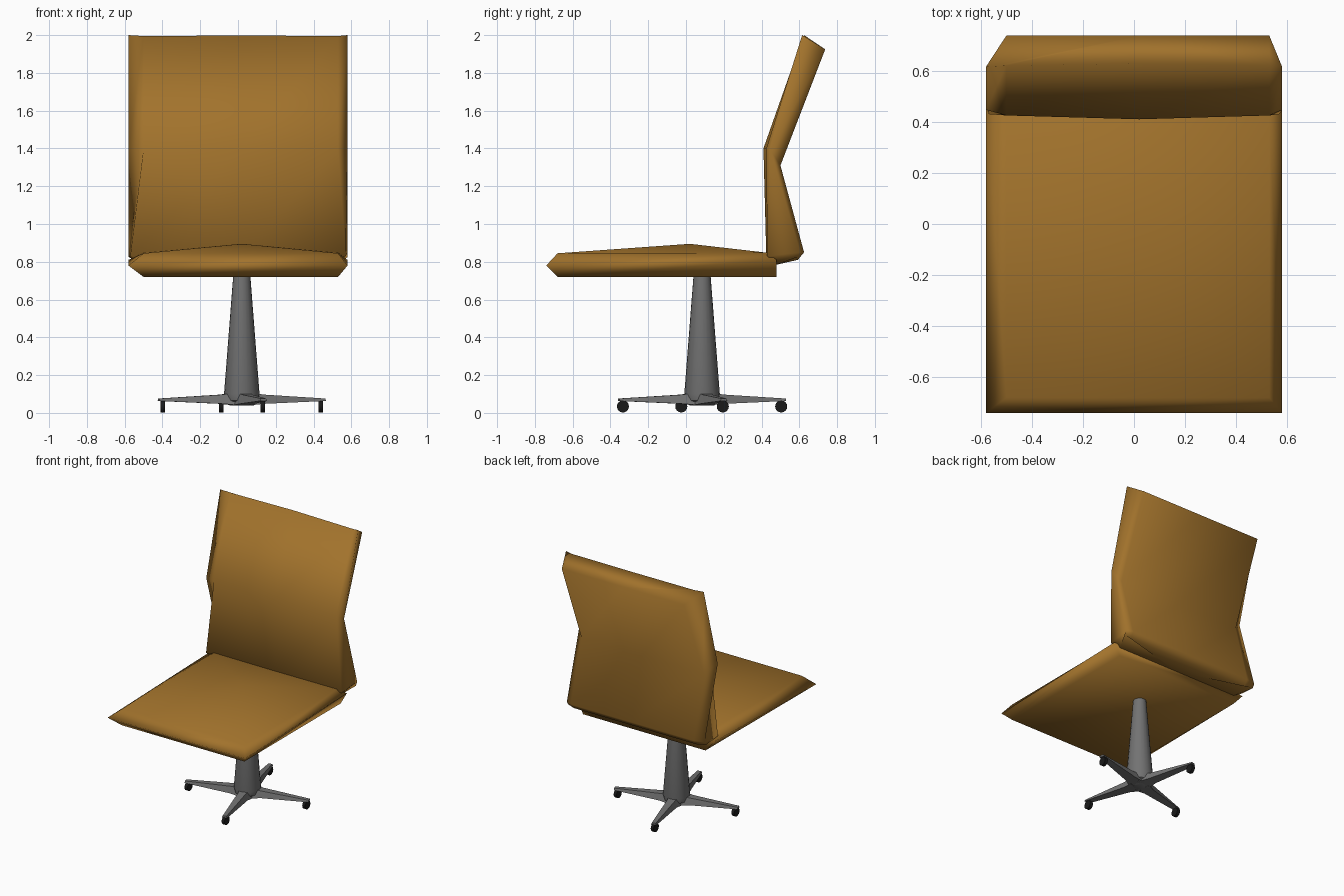
import bpy, bmesh, math
from mathutils import Matrix, Vector

if "Cube" in bpy.data.objects:
    bpy.data.objects.remove(bpy.data.objects["Cube"])


def material(name, color):
    m = bpy.data.materials.new(name)
    m.diffuse_color = color
    m.use_nodes = True
    m.node_tree.nodes["Principled BSDF"].inputs["Base Color"].default_value = m.diffuse_color
    return m


BROWN = material("brown_leather", (0.36, 0.17, 0.025, 1))
BLACK = material("black_rubber", (0.01, 0.01, 0.01, 1))
GREY = material("grey_metal", (0.17, 0.17, 0.17, 1))
CX, CY = 0.02, 0.085       # pedestal axis


def finish(name, bm, mat, angle=None):
    bmesh.ops.recalc_face_normals(bm, faces=bm.faces[:])
    me = bpy.data.meshes.new(name)
    bm.to_mesh(me)
    bm.free()
    ob = bpy.data.objects.new(name, me)
    bpy.context.collection.objects.link(ob)
    me.materials.append(mat)
    me.polygons.foreach_set("use_smooth", [True] * len(me.polygons))
    if angle:
        bpy.context.view_layer.objects.active = ob
        ob.select_set(True)
        bpy.ops.object.shade_smooth_by_angle(angle=math.radians(angle))
        ob.select_set(False)
    return ob


def loft(bm, rings, start=True, end=True):
    """Skin a stack of closed rings."""
    vs = [[bm.verts.new(p) for p in r] for r in rings]
    n = len(vs[0])
    for a, b in zip(vs, vs[1:]):
        for i in range(n):
            j = (i + 1) % n
            bm.faces.new((a[i], a[j], b[j], b[i]))
    if start:
        bm.faces.new(vs[0])
    if end:
        bm.faces.new(vs[-1])
    return vs


# seat: bevelled cushion with a softly peaked top
def rect(x0, x1, y0, y1, zf, zb):
    return [(x0, y0, zf), (x1, y0, zf), (x1, y1, zb), (x0, y1, zb)]


bm = bmesh.new()
rings = loft(bm, [rect(-0.50, 0.53, -0.68, 0.48, 0.72, 0.72),
                  rect(-0.58, 0.58, -0.74, 0.48, 0.78, 0.81),
                  rect(-0.50, 0.53, -0.68, 0.43, 0.845, 0.848)], end=False)
apex = bm.verts.new((0.02, 0.02, 0.895))
top = rings[-1]
for i in range(4):
    bm.faces.new((top[i], top[(i + 1) % 4], apex))
finish("seat", bm, BROWN)


# backrest: bent cushion lofted from bottom to top
def section(xl, xr, front, centre, side, back):
    """Each of the four arguments after the widths is a (y, z) pair."""
    return [(xl, *front), (0.02, *centre), (xr, *front), (0.58, *side),
            (0.53, *back), (0.02, *back), (-0.50, *back), (-0.58, *side)]


bm = bmesh.new()
loft(bm, [
    section(-0.50, 0.53, (0.48, 0.785), (0.48, 0.785), (0.59, 0.825), (0.592, 0.81)),
    section(-0.57, 0.57, (0.43, 0.83), (0.425, 0.83), (0.605, 0.85), (0.625, 0.85)),
    section(-0.50, 0.53, (0.425, 1.40), (0.41, 1.40), (0.447, 1.39), (0.50, 1.31)),
    section(-0.50, 0.53, (0.62, 1.995), (0.628, 1.998), (0.615, 2.0), (0.737, 1.925))])
finish("backrest", bm, BROWN)

# pedestal column with a shallow hub below
bm = bmesh.new()
profile = [(0.04, 0.04), (0.085, 0.065), (0.094, 0.10), (0.045, 0.73)]
loft(bm, [[(CX + r * math.cos(k * math.tau / 20), CY + r * math.sin(k * math.tau / 20), z)
           for k in range(20)] for r, z in profile])
finish("pedestal", bm, GREY, 40)

# four tapered legs and their casters
for k in range(4):
    a = math.radians(14.7 + 90 * k)
    rot = Matrix.Translation((CX, CY, 0)) @ Matrix.Rotation(a, 4, 'Z')
    bm = bmesh.new()
    loft(bm, [[rot @ Vector(p) for p in ((d, -w, z0), (d, w, z0), (d, w * 0.7, z1), (d, -w * 0.7, z1))]
              for d, w, z0, z1 in ((0.03, 0.06, 0.04, 0.11), (0.11, 0.04, 0.048, 0.097),
                                   (0.455, 0.02, 0.063, 0.076))])
    finish(f"leg_{k + 1}", bm, GREY, 40)

    tip = rot @ Vector((0.433, 0, 0.034))
    bm = bmesh.new()
    bmesh.ops.create_cone(bm, cap_ends=True, segments=16, radius1=0.032, radius2=0.032, depth=0.024,
                          matrix=Matrix.Translation(tip) @ Matrix.Rotation(math.pi / 2, 4, 'Y'))
    finish(f"caster_{k + 1}", bm, BLACK, 40)
